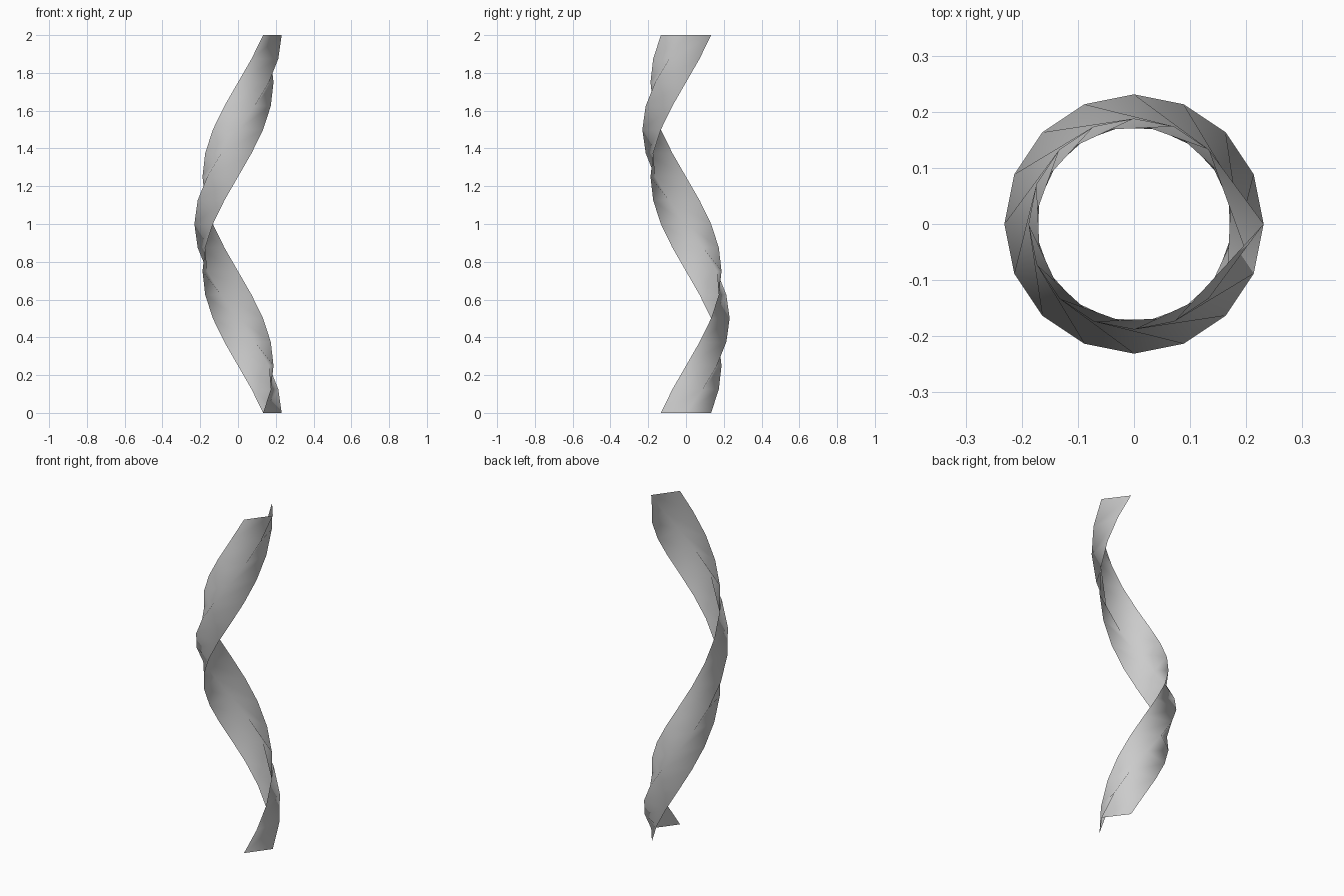
import bpy, bmesh
from math import cos, sin, tau

if "Cube" in bpy.data.objects:
    bpy.data.objects.remove(bpy.data.objects["Cube"])

STEPS, HEIGHT = 16, 2.0
# open V cross-section: (radius, angle)
PROFILE = [(0.188, -tau / 8), (0.231, 0.0), (0.188, tau / 8)]

# ribbon: V profile twisted one full turn while rising
bm = bmesh.new()
rings = []
for j in range(STEPS + 1):
    turn = tau * j / STEPS
    rings.append([bm.verts.new((r * cos(a + turn), r * sin(a + turn), HEIGHT * j / STEPS))
                  for r, a in PROFILE])
for low, high in zip(rings, rings[1:]):
    for i in range(len(PROFILE) - 1):
        face = bm.faces.new((low[i], low[i + 1], high[i + 1], high[i]))
        face.smooth = True

mesh = bpy.data.meshes.new("twisted_ribbon")
bm.to_mesh(mesh)
bm.free()
ribbon = bpy.data.objects.new("twisted_ribbon", mesh)
bpy.context.collection.objects.link(ribbon)
